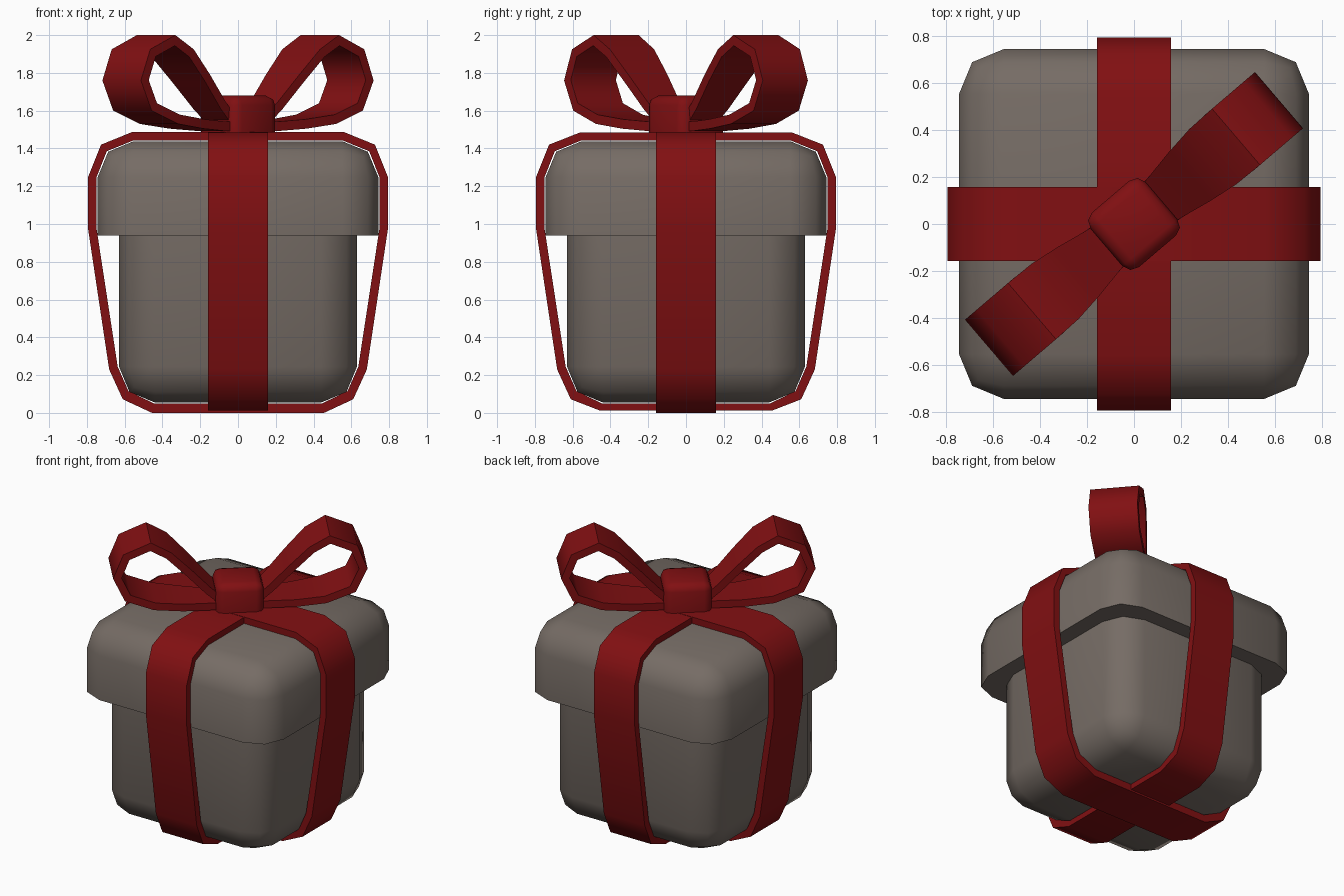
import bpy, bmesh, math
from mathutils import Matrix, Vector

if "Cube" in bpy.data.objects:
    bpy.data.objects.remove(bpy.data.objects["Cube"])


def material(name, rgb):
    m = bpy.data.materials.new(name)
    m.diffuse_color = (*rgb, 1)
    m.use_nodes = True
    m.node_tree.nodes["Principled BSDF"].inputs["Base Color"].default_value = m.diffuse_color
    return m


TAUPE = material("taupe card", (0.18, 0.15, 0.13))
RED = material("red ribbon", (0.22, 0.005, 0.006))


def finish(bm, name, mat, angle=50):
    bmesh.ops.recalc_face_normals(bm, faces=bm.faces)
    me = bpy.data.meshes.new(name)
    bm.to_mesh(me)
    bm.free()
    me.materials.append(mat)
    ob = bpy.data.objects.new(name, me)
    bpy.context.collection.objects.link(ob)
    bpy.ops.object.select_all(action='DESELECT')
    ob.select_set(True)
    bpy.context.view_layer.objects.active = ob
    bpy.ops.object.shade_smooth_by_angle(angle=math.radians(angle))
    return ob


def rounded_box(name, half, z0, z1, radius, mat, square_end, turn=0):
    """Box rounded everywhere except around its end at height square_end."""
    bm = bmesh.new()
    bmesh.ops.create_cube(bm, size=1)
    for v in bm.verts:
        v.co = (v.co.x * 2 * half, v.co.y * 2 * half, z1 if v.co.z > 0 else z0)
    edges = [e for e in bm.edges
             if not all(abs(v.co.z - square_end) < 1e-4 for v in e.verts)]
    bmesh.ops.bevel(bm, geom=edges, offset=radius, segments=2, profile=0.5,
                    affect='EDGES', clamp_overlap=True)
    bmesh.ops.rotate(bm, verts=bm.verts, matrix=Matrix.Rotation(turn, 3, 'Z'))
    return finish(bm, name, mat)


def strip(name, outer, inner, widths, turn, closed):
    """Thick ribbon swept along an outer/inner (r, z) profile."""
    bm = bmesh.new()
    rings = []
    for (ro, zo), (ri, zi), w in zip(outer, inner, widths):
        rings.append([bm.verts.new(c) for c in
                      ((ro, -w, zo), (ro, w, zo), (ri, w, zi), (ri, -w, zi))])
    n = len(rings)
    for i in range(n if closed else n - 1):
        a, b = rings[i], rings[(i + 1) % n]
        for k in range(4):
            bm.faces.new((a[k], a[(k + 1) % 4], b[(k + 1) % 4], b[k]))
    if not closed:
        bm.faces.new(rings[0])
        bm.faces.new(rings[-1])
    bmesh.ops.rotate(bm, verts=bm.verts, matrix=Matrix.Rotation(turn, 3, 'Z'))
    return finish(bm, name, RED)


# box and lid
rounded_box("box", 0.63, 0.055, 1.0, 0.19, TAUPE, 1.0)
rounded_box("lid", 0.743, 0.94, 1.438, 0.19, TAUPE, 0.94)

# two ribbons wrapped round the box
outer = [(0.56, 1.487), (0.725, 1.42), (0.793, 1.25), (0.793, 0.97),
         (0.682, 0.23), (0.61, 0.072), (0.455, 0.0)]
inner = [(0.555, 1.442), (0.695, 1.385), (0.748, 1.25), (0.748, 0.97),
         (0.637, 0.245), (0.58, 0.115), (0.445, 0.05)]


def mirror(p):
    return p + [(-r, z) for r, z in reversed(p)]


strip("ribbon_across", mirror(outer), mirror(inner), [0.158] * 14, 0, True)
outer[0] = (0.56, 1.485)
outer[-1] = (0.455, 0.012)
strip("ribbon_front_to_back", mirror(outer), mirror(inner), [0.158] * 14,
      math.pi / 2, True)

# bow loops, tapering into the knot
TURN = math.radians(40.5)
loop = [(0.06, 1.49), (0.18, 1.492), (0.36, 1.505), (0.55, 1.53), (0.735, 1.60),
        (0.81, 1.76), (0.745, 1.925), (0.57, 2.0), (0.44, 1.925),
        (0.31, 1.79), (0.18, 1.645), (0.10, 1.57)]
widths = [0.10, 0.112, 0.14, 0.157, 0.157, 0.157, 0.157, 0.157, 0.154,
          0.136, 0.112, 0.10]


def inset(pts, t):
    """Offset an open counter-clockwise profile inwards by t."""
    out = []
    for i, p in enumerate(pts):
        p = Vector(p)
        dirs = []
        if i > 0:
            dirs.append((p - Vector(pts[i - 1])).normalized())
        if i < len(pts) - 1:
            dirs.append((Vector(pts[i + 1]) - p).normalized())
        normals = [Vector((-d.y, d.x)) for d in dirs]
        m = sum(normals, Vector((0, 0))).normalized()
        out.append(tuple(p + m * (t / m.dot(normals[0]))))
    return out


for side, turn in (("right", TURN), ("left", TURN + math.pi)):
    strip("bow_loop_" + side, loop, inset(loop, 0.05), widths, turn, False)

# knot
rounded_box("bow_knot", 0.153, 1.475, 1.68, 0.05, RED, 1.475, TURN)
